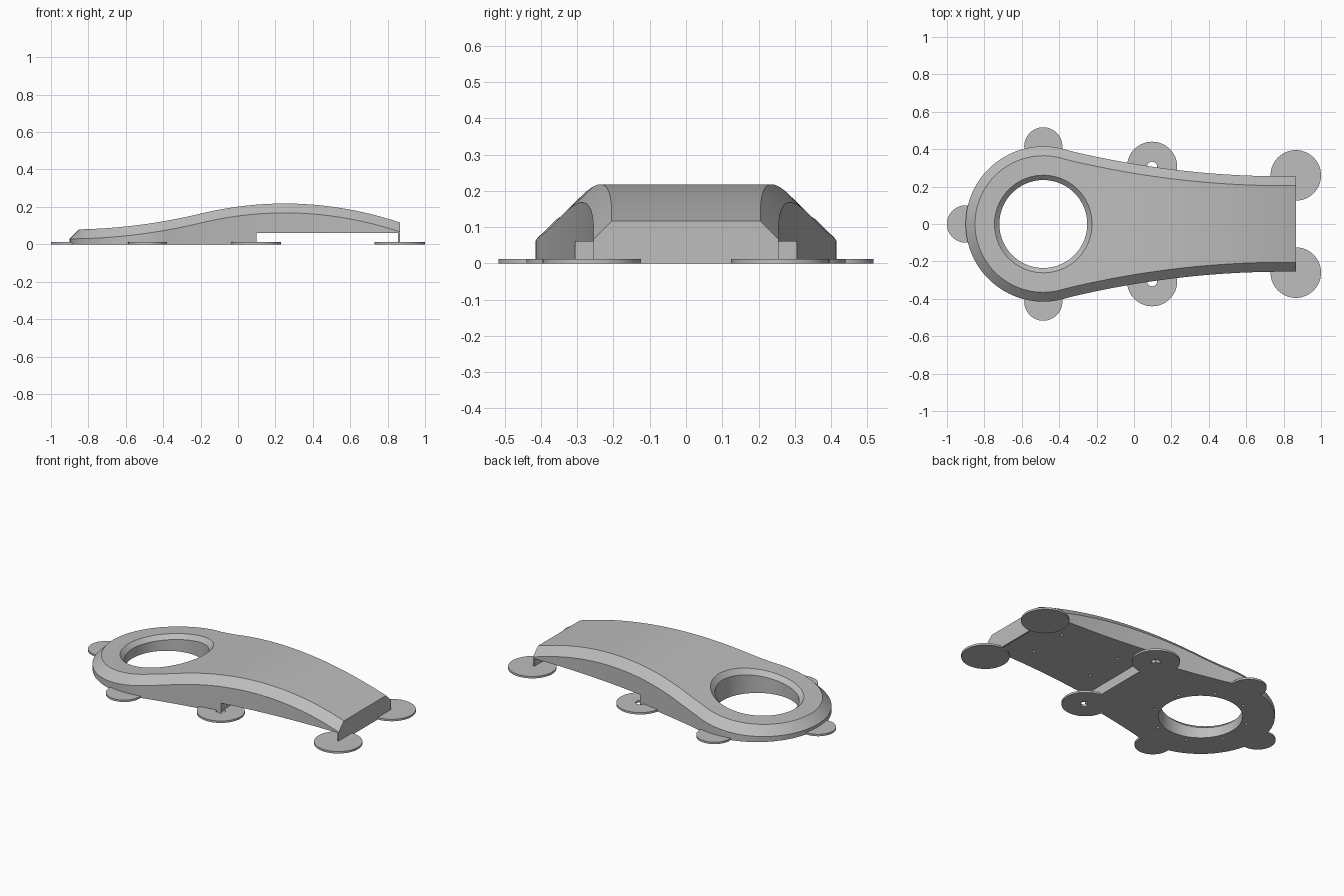
import bpy, bmesh
from math import sin, cos, pi, radians, hypot
from mathutils import Matrix

if "Cube" in bpy.data.objects:
    bpy.data.objects.remove(bpy.data.objects["Cube"])

GREY = (0.51, 0.51, 0.51, 1)
grey = bpy.data.materials.new("plain grey")
grey.use_nodes = True
grey.diffuse_color = GREY
grey.node_tree.nodes["Principled BSDF"].inputs["Base Color"].default_value = GREY

HEAD_X, HEAD_R, TAIL_X = -0.485, 0.415, 0.865
CHAMFER, WELL_R, RIM = 0.05, 0.235, 0.026


def make(name, bm):
    bmesh.ops.remove_doubles(bm, verts=bm.verts, dist=1e-5)
    bmesh.ops.recalc_face_normals(bm, faces=bm.faces)
    mesh = bpy.data.meshes.new(name)
    bm.to_mesh(mesh)
    bm.free()
    obj = bpy.data.objects.new(name, mesh)
    bpy.context.collection.objects.link(obj)
    mesh.materials.append(grey)
    return obj


def loft(bm, rings, cap_start=True, cap_end=True):
    rows = [[bm.verts.new(p) for p in ring] for ring in rings]
    n = len(rows[0])
    for a, b in zip(rows, rows[1:]):
        for i in range(n):
            j = (i + 1) % n
            bm.faces.new((a[i], a[j], b[j], b[i]))
    if cap_start:
        bm.faces.new(rows[0])
    if cap_end:
        bm.faces.new(rows[-1])


def activate(obj):
    bpy.ops.object.select_all(action="DESELECT")
    obj.select_set(True)
    bpy.context.view_layer.objects.active = obj


def cut(target, cutter):
    mod = target.modifiers.new("cut", "BOOLEAN")
    mod.operation, mod.solver, mod.object = "DIFFERENCE", "EXACT", cutter
    activate(target)
    bpy.ops.object.modifier_apply(modifier=mod.name)
    bpy.data.objects.remove(cutter)


def smooth(obj):
    activate(obj)
    bpy.ops.object.shade_smooth_by_angle(angle=radians(20))


def top(x):
    """Height of the arched top: convex hump running into a shallow dip."""
    if x > -0.2:
        return 0.218 - (x - 0.25) ** 2 / 3.74
    d = -0.2 - x
    return 0.164 - 0.24 * d + 0.17 * d * d


# Half outline: round head, then a flank tapering to the tail
outline = []
for i in range(49):
    a = pi - (pi - radians(76)) * i / 48
    outline.append((HEAD_X + HEAD_R * cos(a), HEAD_R * sin(a) if i else 0, cos(a), sin(a) if i else 0))
start = outline[-1][0]
for i in range(1, 31):
    x = start + (TAIL_X - start) * i / 30
    gap = max(0, 0.8 - x)
    slope = 0.208 * gap
    length = hypot(slope, 1)
    outline.append((x, 0.255 + 0.104 * gap ** 2, slope / length, 1 / length))

# Body: mirrored chamfered sections lofted from head to tail
sections = []
for x, y, nx, ny in outline:
    ix, iy = x - CHAMFER * nx, y - CHAMFER * ny
    half = [(x, y, 0), (x, y, top(x) - CHAMFER), (ix, iy, top(ix))]
    sections.append(half + [(px, -py, pz) for px, py, pz in reversed(half)])
bm = bmesh.new()
loft(bm, sections, cap_start=False)
body = make("arched_body", bm)

# Raised underside behind the step, leaving a thin tail wall
bm = bmesh.new()
bmesh.ops.create_cube(bm, size=1, matrix=Matrix.Translation((0.4775, 0, -0.02))
                      @ Matrix.Diagonal((0.755, 1.2, 0.16, 1)))
cut(body, make("step_cutter", bm))

# Round opening with a chamfered rim that follows the top surface
def circle(r, height):
    pts = [(HEAD_X + r * cos(2 * pi * i / 72), r * sin(2 * pi * i / 72)) for i in range(72)]
    return [(x, y, height(x)) for x, y in pts]


bm = bmesh.new()
loft(bm, [circle(WELL_R, lambda x: -0.1),
          circle(WELL_R, lambda x: top(x) - RIM),
          circle(WELL_R + 2 * RIM, lambda x: top(x) + RIM),
          circle(WELL_R + 2 * RIM, lambda x: 0.5)])
cut(body, make("opening_cutter", bm))

# Small blind holes in the underside
spots = [(HEAD_X + 0.268 * cos(pi / 8 + k * pi / 4), 0.268 * sin(pi / 8 + k * pi / 4), 0)
         for k in range(8)]
spots += [(x, y, 0.06) for x in (0.22, 0.63) for y in (-0.12, 0.12)]
bm = bmesh.new()
for spot in spots:
    bmesh.ops.create_cone(bm, cap_ends=True, segments=12, radius1=0.009, radius2=0.009,
                          depth=0.06, matrix=Matrix.Translation(spot))
cut(body, make("hole_cutter", bm))
smooth(body)


# Flat pads around the base; the middle pair has a central hole
def pad(name, x, y, radius, hole=0):
    bm = bmesh.new()
    def ring(r, z):
        return [(x + r * cos(2 * pi * i / 64), y + r * sin(2 * pi * i / 64), z) for i in range(64)]
    if hole:
        loft(bm, [ring(hole, 0), ring(radius, 0), ring(radius, 0.012),
                  ring(hole, 0.012), ring(hole, 0)], False, False)
    else:
        loft(bm, [ring(radius, 0), ring(radius, 0.012)])
    smooth(make(name, bm))


pad("head_pad", HEAD_X - HEAD_R, 0, 0.1)
for side, s in (("left", -1), ("right", 1)):
    pad("head_pad_" + ("front" if s < 0 else "back"), HEAD_X, s * HEAD_R, 0.102)
    pad("middle_pad_" + ("front" if s < 0 else "back"), 0.097, s * 0.306, 0.134, 0.027)
    pad("tail_pad_" + ("front" if s < 0 else "back"), TAIL_X, s * 0.26, 0.135)
